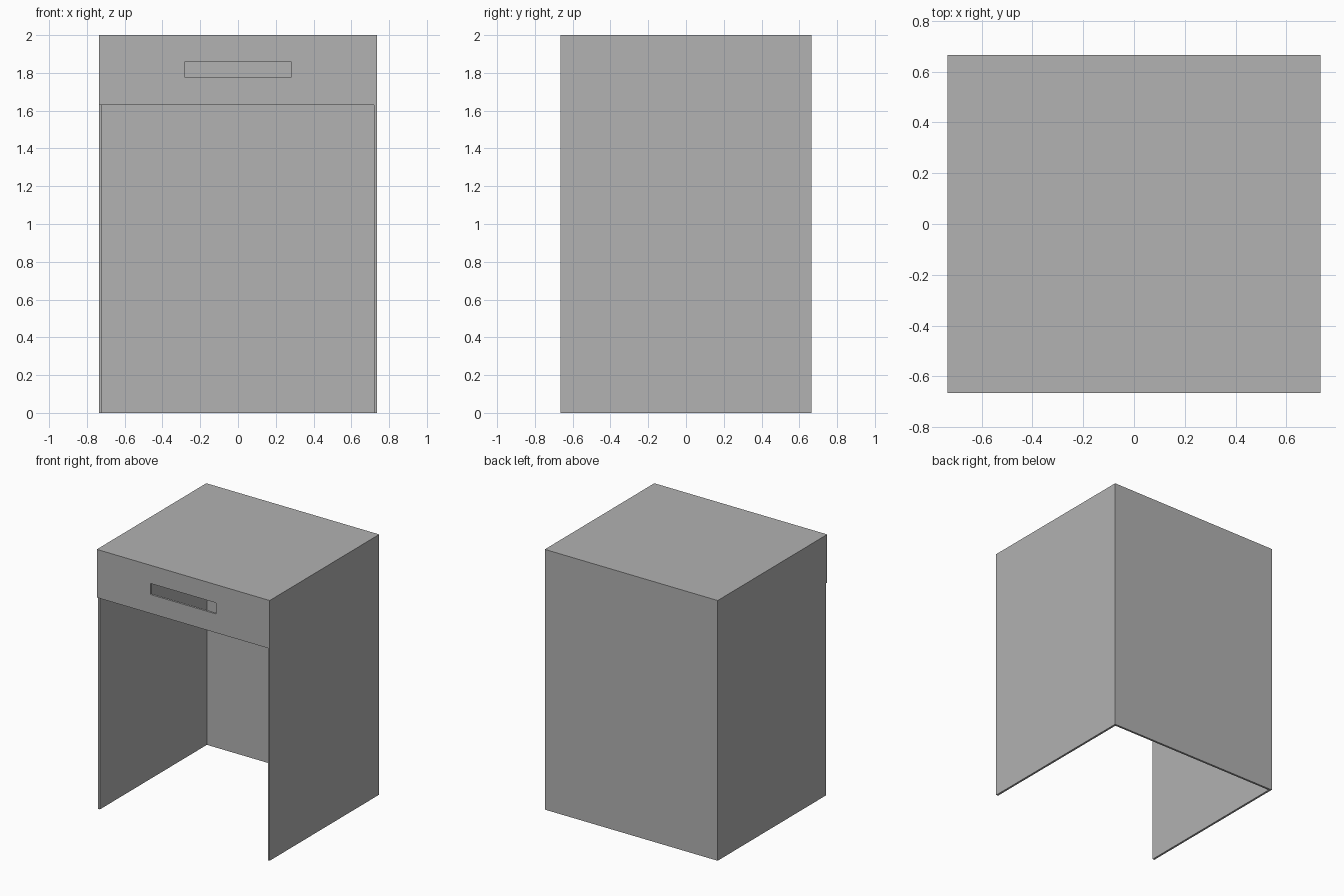
import bpy
import bmesh

cube = bpy.data.objects.get("Cube")
if cube:
    bpy.data.objects.remove(cube, do_unlink=True)

X, Y, H = 0.735, 0.665, 2.0   # half width, half depth, height
T = 0.016                     # panel thickness
APRON_Z = 1.63                # lower edge of the front apron

grey = bpy.data.materials.new("plain grey")
grey.use_nodes = True
colour = (0.445, 0.445, 0.445, 1)
grey.diffuse_color = colour
grey.node_tree.nodes["Principled BSDF"].inputs["Base Color"].default_value = colour


def finish(name, bm):
    bmesh.ops.recalc_face_normals(bm, faces=bm.faces)
    mesh = bpy.data.meshes.new(name)
    bm.to_mesh(mesh)
    bm.free()
    mesh.materials.append(grey)
    obj = bpy.data.objects.new(name, mesh)
    bpy.context.collection.objects.link(obj)
    return obj


def panel(name, lo, hi):
    """Box between two opposite corners."""
    bm = bmesh.new()
    bmesh.ops.create_cube(bm, size=1)
    for v in bm.verts:
        v.co = [(a + b) / 2 + c * (b - a) for a, b, c in zip(lo, hi, v.co)]
    return finish(name, bm)


def slotted_panel(name, outer, slot, y0, y1):
    """Upright board with a rectangular hole; rectangles are x0, x1, z0, z1."""
    bm = bmesh.new()

    def ring(rect, y):
        x0, x1, z0, z1 = rect
        corners = ((x0, z0), (x1, z0), (x1, z1), (x0, z1))
        return [bm.verts.new((x, y, z)) for x, z in corners]

    # Loops run around the cross-section: outer front, slot front, slot back, outer back
    loops = [ring(outer, y0), ring(slot, y0), ring(slot, y1), ring(outer, y1)]
    for a, b in zip(loops, loops[1:] + loops[:1]):
        for i in range(4):
            j = (i + 1) % 4
            bm.faces.new((a[i], a[j], b[j], b[i]))
    return finish(name, bm)


# Top board covers the whole footprint
panel("top_panel", (-X, -Y, H - T), (X, Y, H))

# Back board, full width
panel("back_panel", (-X, Y - T, 0), (X, Y, H - T))

# Side boards: one reaches the front, the other stops behind the apron
panel("left_side_panel", (X - T, -Y, 0), (X, Y - T, H - T))
panel("right_side_panel", (-X, -Y + T, 0), (-X + T, Y - T, H - T))

# Front apron with its handle slot
slotted_panel("front_apron", (-X, X - T, APRON_Z, H - T),
              (-0.28, 0.28, 1.775, 1.86), -Y, -Y + T)
